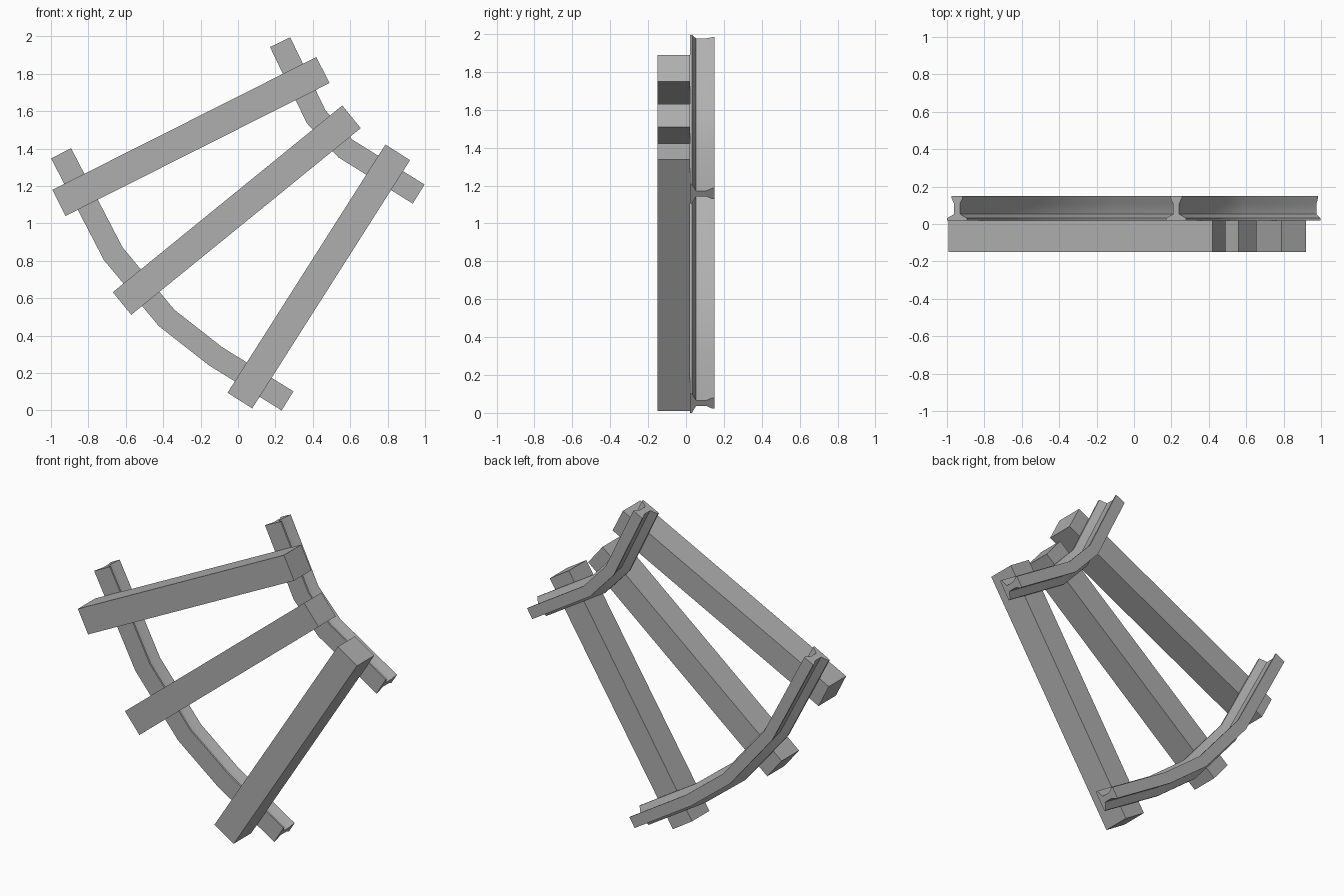
import bpy, bmesh, math
from mathutils import Vector, Matrix

if "Cube" in bpy.data.objects:
    bpy.data.objects.remove(bpy.data.objects["Cube"])

# Rail cross-section, one half: (half width, depth) from foot to head
HALF = [(0.060, 0.020), (0.060, 0.031), (0.018, 0.053),
        (0.018, 0.108), (0.034, 0.140), (0.034, 0.150)]
PROFILE = HALF + [(-w, d) for w, d in reversed(HALF)]

# Dark grey for every part
GREY = bpy.data.materials.new("dark_grey")
GREY.diffuse_color = (0.43, 0.43, 0.43, 1)
GREY.use_nodes = True
GREY.node_tree.nodes["Principled BSDF"].inputs["Base Color"].default_value = GREY.diffuse_color


def finish(name, bm, smooth=False):
    bmesh.ops.recalc_face_normals(bm, faces=bm.faces)
    mesh = bpy.data.meshes.new(name)
    bm.to_mesh(mesh)
    bm.free()
    mesh.materials.append(GREY)
    ob = bpy.data.objects.new(name, mesh)
    bpy.context.collection.objects.link(ob)
    if smooth:
        bpy.ops.object.select_all(action='DESELECT')
        ob.select_set(True)
        bpy.context.view_layer.objects.active = ob
        bpy.ops.object.shade_smooth_by_angle(angle=math.radians(30))


def sleeper(name, a, b, width=0.156):
    """Box beam between two end midpoints in the xz plane."""
    a, b = Vector((a[0], 0, a[1])), Vector((b[0], 0, b[1]))
    axis = (b - a).normalized()
    side = Vector((-axis.z, 0, axis.x))
    mid = (a + b) / 2
    mid.y = -0.065
    cols = (axis * (b - a).length, Vector((0, 0.17, 0)), side * width)
    m = Matrix.Translation(mid) @ Matrix(cols).transposed().to_4x4()
    bm = bmesh.new()
    bmesh.ops.create_cube(bm, size=1, matrix=m)
    finish(name, bm)


def rail(name, path):
    """Sweep the rail profile along a bent path with mitred joints."""
    pts = [Vector(p) for p in path]
    dirs = [(q - p).normalized() for p, q in zip(pts, pts[1:])]
    bm = bmesh.new()
    rings = []
    for i, p in enumerate(pts):
        d0, d1 = dirs[max(i - 1, 0)], dirs[min(i, len(dirs) - 1)]
        t = (d0 + d1).normalized()
        n = Vector((-t.y, t.x)) / t.dot(d0)
        rings.append([bm.verts.new((p.x + n.x * w, d, p.y + n.y * w)) for w, d in PROFILE])
    k = len(PROFILE)
    for r, s in zip(rings, rings[1:]):
        for j in range(k):
            bm.faces.new((r[j], r[(j + 1) % k], s[(j + 1) % k], s[j]))
    bm.faces.new(rings[0])
    bm.faces.new(rings[-1])
    finish(name, bm, smooth=True)


# Three fanned sleepers
sleeper("sleeper_upper", (-0.957, 1.11), (0.454, 1.82))
sleeper("sleeper_middle", (-0.62, 0.572), (0.607, 1.57))
sleeper("sleeper_lower", (0.010, 0.053), (0.854, 1.38))

# Two curved rails
rail("outer_rail", [(-0.946, 1.375), (-0.667, 0.838), (-0.382, 0.495),
                    (-0.12, 0.29), (0.265, 0.051)])
rail("inner_rail", [(0.225, 1.969), (0.418, 1.57), (0.575, 1.40), (0.966, 1.157)])
